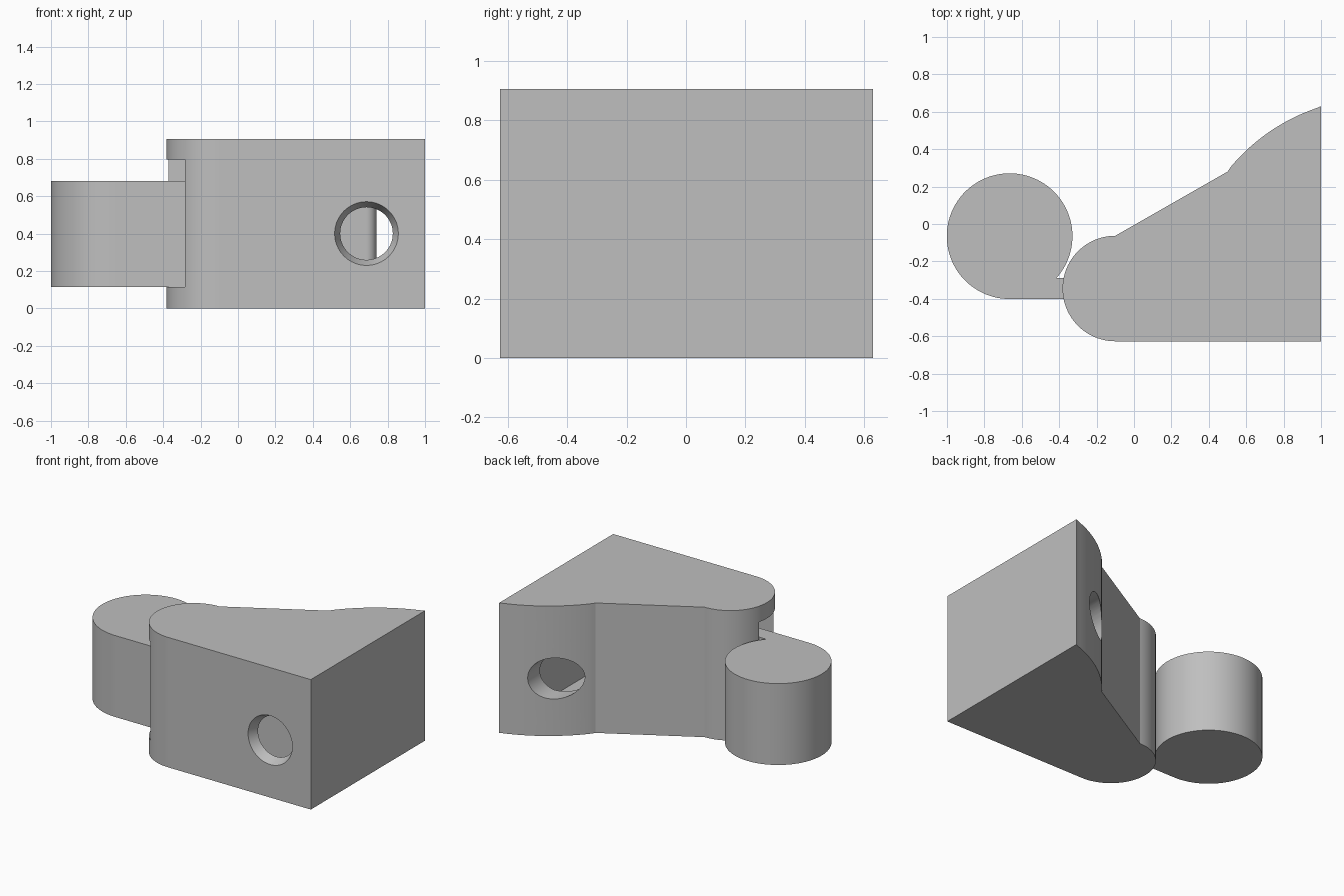
import bpy
import bmesh
from math import cos, sin, radians, pi
from mathutils import Matrix

cube = bpy.data.objects.get("Cube")
if cube:
    bpy.data.objects.remove(cube, do_unlink=True)

grey = bpy.data.materials.new("plain grey")
grey.use_nodes = True
COLOUR = (0.52, 0.52, 0.52, 1)
grey.diffuse_color = COLOUR
grey.node_tree.nodes["Principled BSDF"].inputs["Base Color"].default_value = COLOUR


def arc(cx, cy, r, start, end, steps):
    """Points along a circular arc, angles in degrees."""
    angles = [radians(start + (end - start) * i / steps) for i in range(steps + 1)]
    return [(cx + r * cos(a), cy + r * sin(a)) for a in angles]


def finish(name, bm):
    bmesh.ops.recalc_face_normals(bm, faces=bm.faces)
    mesh = bpy.data.meshes.new(name)
    bm.to_mesh(mesh)
    bm.free()
    mesh.materials.append(grey)
    obj = bpy.data.objects.new(name, mesh)
    bpy.context.collection.objects.link(obj)
    return obj


def prism(name, outline, z0, z1):
    """Extrude a plan outline from z0 up to z1."""
    bm = bmesh.new()
    base = bm.faces.new([bm.verts.new((x, y, z0)) for x, y in outline])
    top = bmesh.ops.extrude_face_region(bm, geom=[base])["geom"]
    verts = [v for v in top if isinstance(v, bmesh.types.BMVert)]
    bmesh.ops.translate(bm, verts=verts, vec=(0, 0, z1 - z0))
    return finish(name, bm)


def bore(name, x, z, y0, y1, r0, r1):
    """Round or tapered cutter running along y."""
    bm = bmesh.new()
    place = Matrix.Translation((x, (y0 + y1) / 2, z)) @ Matrix.Rotation(-pi / 2, 4, "X")
    bmesh.ops.create_cone(bm, cap_ends=True, segments=64, radius1=r0, radius2=r1,
                          depth=y1 - y0, matrix=place)
    return finish(name, bm)


def activate(obj):
    bpy.ops.object.select_all(action="DESELECT")
    obj.select_set(True)
    bpy.context.view_layer.objects.active = obj


def cut(obj, cutter):
    mod = obj.modifiers.new("cut", "BOOLEAN")
    mod.operation = "DIFFERENCE"
    mod.solver = "EXACT"
    mod.object = cutter
    activate(obj)
    bpy.ops.object.modifier_apply(modifier=mod.name)
    bpy.data.objects.remove(cutter, do_unlink=True)


# Housing: rounded nose, sloping back and a bulged rear corner
nose = arc(-0.1, -0.345, 0.282, 90, 270, 48)
bulge = arc(1.31, -0.36, 1.035, 107.4, 141.6, 24)
bulge[0], bulge[-1] = (1, 0.63), (0.5, 0.28)
housing = prism("housing", nose + [(1, -0.627)] + bulge, 0, 0.905)

# Hollow inside the housing, opening as a slot through the nose
hollow = [(-0.5, -0.56), (0.9, -0.56), (0.9, 0.46), (0.75, 0.38), (0.6, 0.25),
          (0.45, 0.12), (-0.15, -0.27), (-0.5, -0.27)]
cut(housing, prism("hollow_cutter", hollow, 0.113, 0.795))

# Tapered front hole and straight rear hole
cut(housing, bore("front_hole_cutter", 0.687, 0.4, -0.66, -0.5, 0.185, 0.114))
cut(housing, bore("rear_hole_cutter", 0.687, 0.4, -0.1, 1, 0.143, 0.143))

# Lever: round head with a thin bar reaching into the hollow
head = arc(-0.665, -0.065, 0.336, -42, 270, 80)
tip = arc(0.685, -0.346, 0.055, -90, 90, 20)
lever = prism("lever", head + tip, 0.113, 0.68)

for part in (housing, lever):
    activate(part)
    bpy.ops.object.shade_smooth_by_angle(angle=radians(25))
